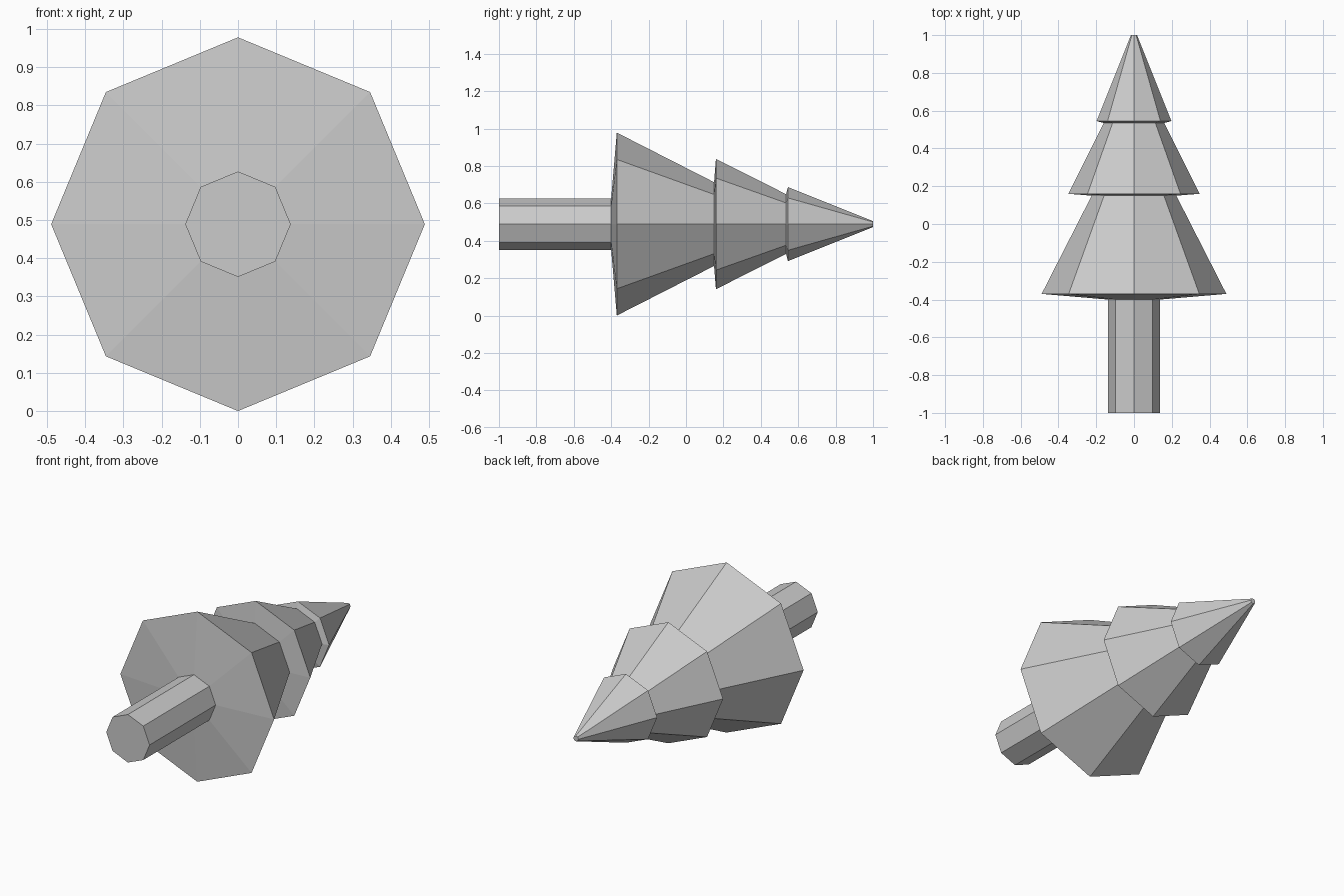
import bpy
import bmesh
from math import cos, sin, tau

cube = bpy.data.objects.get("Cube")
if cube:
    bpy.data.objects.remove(cube)

SIDES = 8
AXIS_HEIGHT = 0.489

grey = bpy.data.materials.new("plain grey")
grey.use_nodes = True
grey.diffuse_color = (0.6, 0.6, 0.6, 1)
grey.node_tree.nodes["Principled BSDF"].inputs["Base Color"].default_value = grey.diffuse_color


def lathe(name, profile, cap_start=False, cap_end=False):
    """Octagonal turned part lying along y; profile is (radius, y) pairs."""
    bm = bmesh.new()
    rings = []
    for radius, y in profile:
        angles = [tau * i / SIDES for i in range(SIDES)]
        rings.append([bm.verts.new((radius * cos(a), y, radius * sin(a))) for a in angles])
    for a, b in zip(rings, rings[1:]):
        for i in range(SIDES):
            j = (i + 1) % SIDES
            bm.faces.new((a[i], b[i], b[j], a[j]))
    if cap_start:
        bm.faces.new(rings[0])
    if cap_end:
        bm.faces.new(reversed(rings[-1]))
    mesh = bpy.data.meshes.new(name)
    bm.to_mesh(mesh)
    bm.free()
    mesh.materials.append(grey)
    obj = bpy.data.objects.new(name, mesh)
    obj.location.z = AXIS_HEIGHT
    bpy.context.collection.objects.link(obj)
    return obj


# Trunk, and three tiers of branches whose open ends meet exactly
lathe("trunk", [(0.138, -1), (0.138, -0.4)], cap_start=True)
lathe("lower_branches", [(0.138, -0.4), (0.489, -0.37), (0.224, 0.15)])
lathe("middle_branches", [(0.224, 0.15), (0.348, 0.16), (0.16, 0.535)])
lathe("top_branches", [(0.16, 0.535), (0.198, 0.545), (0.016, 1)], cap_end=True)
